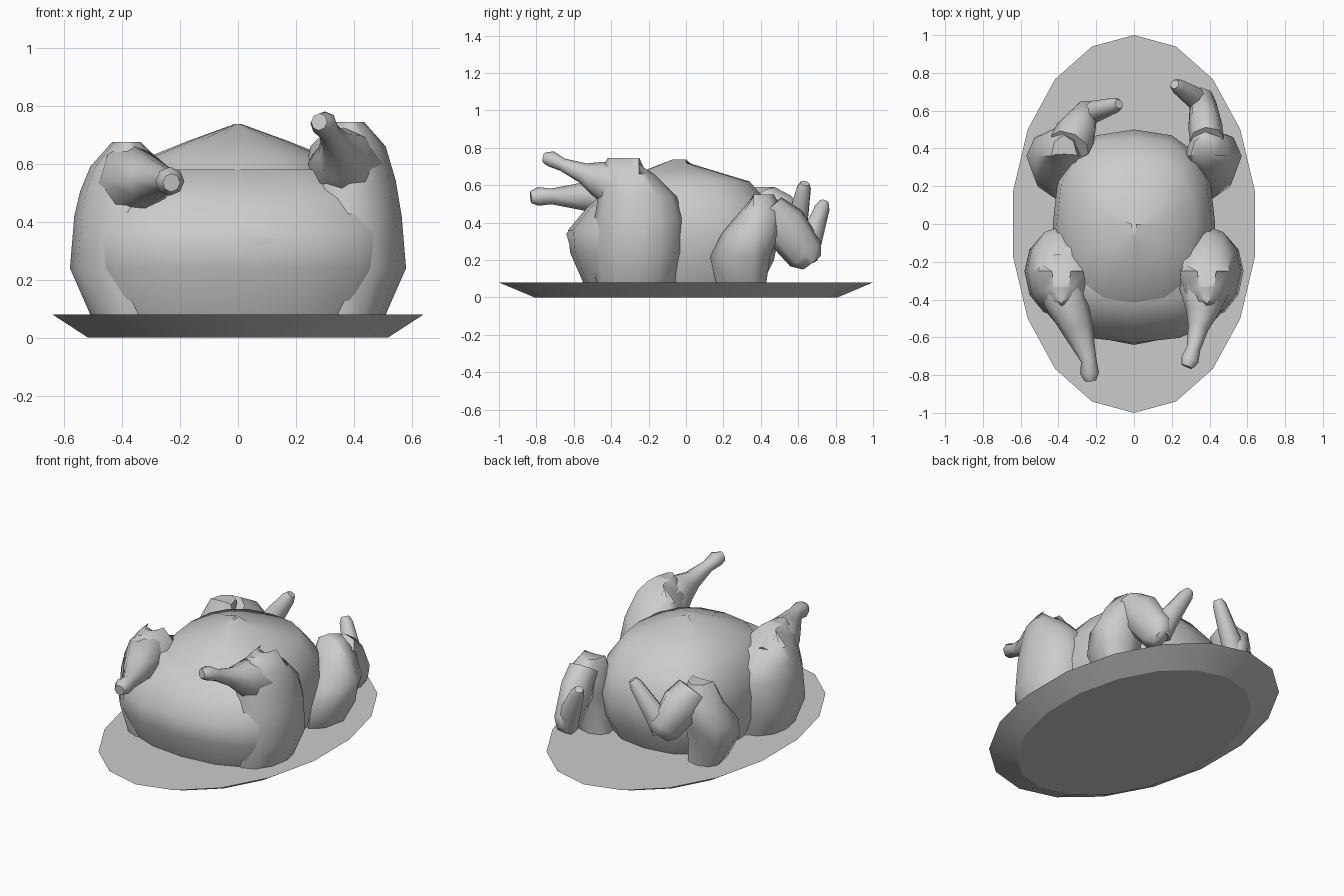
import bpy, bmesh, math
from mathutils import Vector

cube = bpy.data.objects.get("Cube")
if cube:
    bpy.data.objects.remove(cube)

grey = bpy.data.materials.new("plain_grey")
grey.use_nodes = True
GREY = (0.6, 0.6, 0.6, 1)
grey.diffuse_color = GREY
grey.node_tree.nodes["Principled BSDF"].inputs["Base Color"].default_value = GREY


def skin(name, rings, smooth=60):
    """Join rings of equal length into a closed shell with capped ends."""
    bm = bmesh.new()
    loops = [[bm.verts.new(p) for p in ring] for ring in rings]
    n = len(loops[0])
    for a, b in zip(loops, loops[1:]):
        for i in range(n):
            j = (i + 1) % n
            bm.faces.new((a[i], a[j], b[j], b[i]))
    bm.faces.new(loops[0][::-1])
    bm.faces.new(loops[-1])
    bmesh.ops.recalc_face_normals(bm, faces=bm.faces)
    mesh = bpy.data.meshes.new(name)
    bm.to_mesh(mesh)
    bm.free()
    mesh.materials.append(grey)
    obj = bpy.data.objects.new(name, mesh)
    bpy.context.collection.objects.link(obj)
    bpy.ops.object.select_all(action='DESELECT')
    obj.select_set(True)
    bpy.context.view_layer.objects.active = obj
    bpy.ops.object.shade_smooth_by_angle(angle=math.radians(smooth))


def plan_ring(z, half, front, back, cx=0, widest=0, n=16, power=1.0):
    """Horizontal egg-shaped ring; power below 1 makes it boxier."""
    ring = []
    for i in range(n):
        a = math.tau * i / n
        s, c = math.sin(a), math.cos(a)
        sx = math.copysign(abs(s) ** power, s)
        cy = math.copysign(abs(c) ** power, c)
        ring.append((cx + half * sx, widest + cy * (back - widest if c > 0 else widest - front), z))
    return ring


def tube(name, stations, n=8):
    """Limb through stations of (centre, side radius, up radius)."""
    pts = [Vector(s[0]) for s in stations]
    rings = []
    for i, (_, ra, rb) in enumerate(stations):
        t = (pts[min(i + 1, len(pts) - 1)] - pts[max(i - 1, 0)]).normalized()
        side = Vector((-t.y, t.x, 0)).normalized()
        up = t.cross(side)
        rings.append([pts[i] + side * ra * math.cos(math.tau * k / n)
                      + up * rb * math.sin(math.tau * k / n) for k in range(n)])
    skin(name, rings)


# Oval platter with a sloping rim
skin("platter", [plan_ring(0, 0.525, -0.81, 0.81, n=18),
                 plan_ring(0.08, 0.65, -1, 1, n=18)], 20)

# Plump body, from the flat underside to the breast peak
body = [(0.08, 0.37, -0.54, 0.41), (0.2, 0.42, -0.6, 0.47), (0.34, 0.43, -0.64, 0.5),
        (0.48, 0.41, -0.53, 0.46), (0.62, 0.32, -0.37, 0.34), (0.68, 0.17, -0.22, 0.14),
        (0.738, 0.01, -0.07, -0.05)]
skin("body", [plan_ring(z, h, f, b, widest=0, power=0.8) for z, h, f, b in body])

# Broad haunch that joins both thighs across the front
haunch = [(0.08, 0.5, -0.55, 0.0), (0.24, 0.57, -0.62, 0.0), (0.36, 0.565, -0.63, 0.0),
          (0.48, 0.53, -0.53, -0.02), (0.58, 0.42, -0.42, -0.08)]
skin("haunch", [plan_ring(z, h, f, b, widest=-0.22, power=0.88) for z, h, f, b in haunch])

# Thighs rising from the haunch to the knees
for side, name, drop in ((1, "left", 0.0), (-1, "right", 0.07)):
    thigh = [(0.08, 0.36, 0.15, -0.48, -0.06), (0.24, 0.38, 0.2, -0.5, -0.02),
             (0.42, 0.38, 0.185, -0.49, -0.01), (0.54 - drop / 2, 0.385, 0.16, -0.47, -0.05),
             (0.66 - drop, 0.38, 0.13, -0.46, -0.17), (0.745 - drop, 0.385, 0.05, -0.42, -0.33)]
    skin(name + "_thigh", [plan_ring(z, h, f, b, cx=side * x, widest=-0.25, n=12)
                           for z, x, h, f, b in thigh])

# Drumsticks, one raised higher than the other
tube("left_drumstick", [((0.39, -0.22, 0.5), 0.11, 0.12), ((0.37, -0.36, 0.6), 0.13, 0.135),
                        ((0.36, -0.47, 0.635), 0.085, 0.095), ((0.34, -0.55, 0.665), 0.055, 0.055),
                        ((0.315, -0.66, 0.71), 0.037, 0.035),
                        ((0.295, -0.72, 0.74), 0.048, 0.043), ((0.28, -0.755, 0.745), 0.03, 0.03)])
tube("right_drumstick", [((-0.4, -0.22, 0.46), 0.12, 0.15), ((-0.365, -0.4, 0.545), 0.115, 0.13),
                         ((-0.3, -0.55, 0.54), 0.085, 0.075), ((-0.24, -0.72, 0.54), 0.042, 0.042),
                         ((-0.235, -0.79, 0.54), 0.05, 0.05), ((-0.23, -0.83, 0.535), 0.03, 0.032)])


# Wings: broad shoulder, folded forearm and upturned tip
def wing(name, side, peak, elbow, tip, breadth):
    shoulder = [(0.08, 0.37, 0.1, 0.16, 0.43), (0.22, 0.41, 0.14, 0.13, 0.45),
                (0.34, 0.42, 0.15, 0.19, 0.5), (0.46, 0.39, 0.12, 0.29, 0.52),
                (peak[2], 0.37, 0.07, 0.37, 0.47)]
    skin(name + "_shoulder", [plan_ring(z, h, f, b, cx=side * x, widest=0.36, n=8)
                              for z, x, h, f, b in shoulder])
    peak, elbow, tip = Vector(peak), Vector(elbow), Vector(tip)
    tube(name + "_forearm", [(peak.lerp(elbow, 0.2), breadth, 0.08),
                             (peak.lerp(elbow, 0.5), breadth, 0.125), (elbow, 0.07, 0.105),
                             (elbow + (elbow - peak) * 0.14, 0.04, 0.06)])
    tube(name + "_tip", [(elbow, 0.06, 0.085), (elbow.lerp(tip, 0.3), 0.058, 0.065),
                         (elbow.lerp(tip, 0.9), 0.04, 0.04), (tip, 0.025, 0.025)])


wing("left_wing", 1, (0.39, 0.4, 0.55), (0.365, 0.64, 0.23), (0.215, 0.74, 0.51), 0.09)
wing("right_wing", -1, (-0.36, 0.38, 0.59), (-0.26, 0.58, 0.33), (-0.08, 0.635, 0.61), 0.11)
